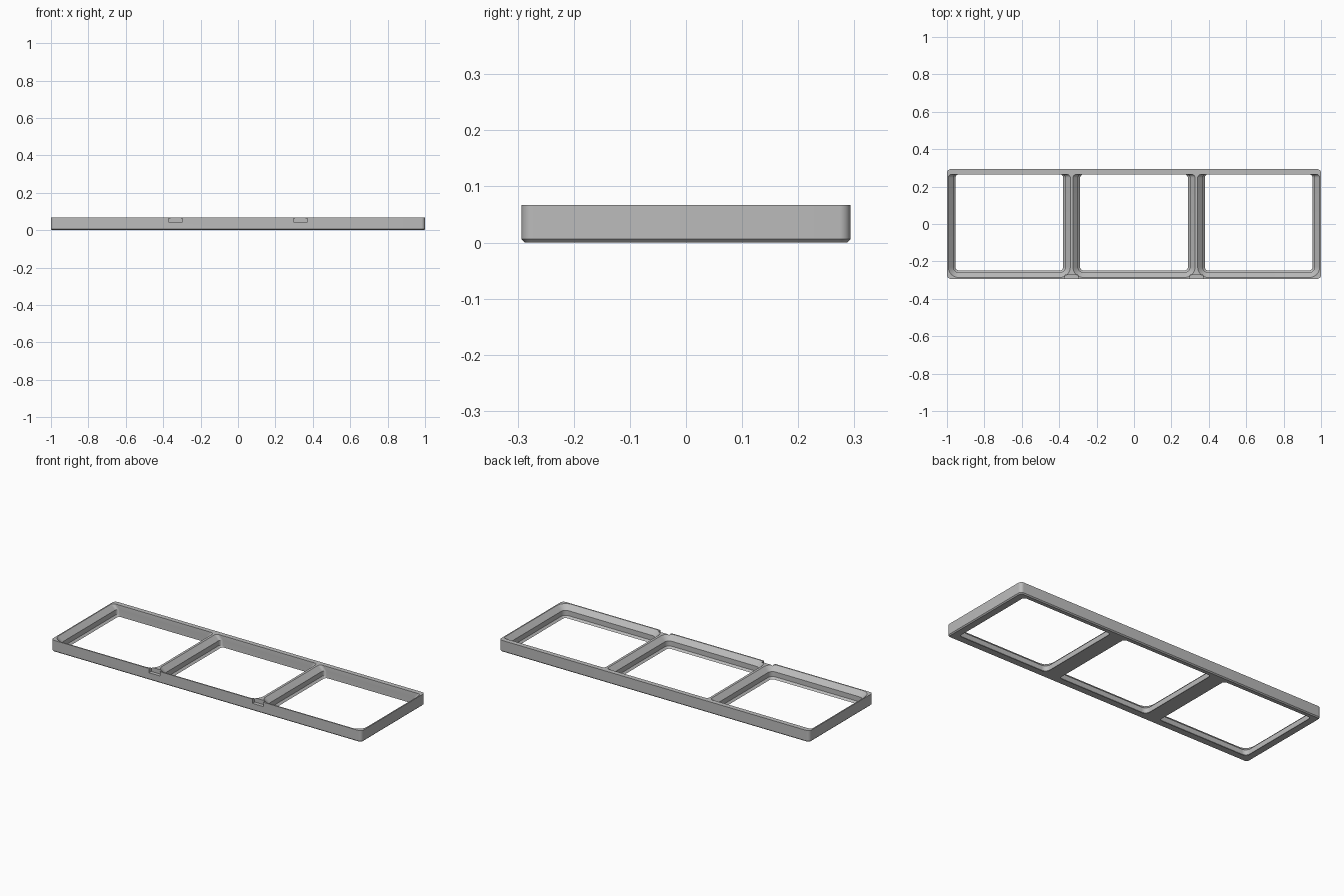
import bpy, bmesh, math

if "Cube" in bpy.data.objects:
    bpy.data.objects.remove(bpy.data.objects["Cube"])

HEIGHT, HALF_Y, PITCH = 0.067, 0.293, 2 / 3
BACK_INNER = 0.265   # inside face of the plain back wall
STEPS = 8            # segments per rounded corner


def rounded_rect(x0, x1, y0, y1, front_r, back_r):
    """Counter-clockwise outline with separate front and back corner radii."""
    corners = [(x1 - front_r, y0 + front_r, front_r, -90),
               (x1 - back_r, y1 - back_r, back_r, 0),
               (x0 + back_r, y1 - back_r, back_r, 90),
               (x0 + front_r, y0 + front_r, front_r, 180)]
    pts = []
    for cx, cy, r, start in corners:
        for i in range(STEPS + 1):
            a = math.radians(start + 90 * i / STEPS)
            pts.append((cx + r * math.cos(a), cy + r * math.sin(a)))
    return pts


def loft(name, layers):
    """Closed solid through a stack of (z, outline) layers."""
    bm = bmesh.new()
    rings = [[bm.verts.new((x, y, z)) for x, y in pts] for z, pts in layers]
    n = len(rings[0])
    for low, high in zip(rings, rings[1:]):
        for i in range(n):
            j = (i + 1) % n
            bm.faces.new((low[i], low[j], high[j], high[i]))
    bm.faces.new(rings[0][::-1])
    bm.faces.new(rings[-1])
    bmesh.ops.recalc_face_normals(bm, faces=bm.faces)
    mesh = bpy.data.meshes.new(name)
    bm.to_mesh(mesh)
    bm.free()
    obj = bpy.data.objects.new(name, mesh)
    bpy.context.collection.objects.link(obj)
    return obj


def cut(target, cutter):
    mod = target.modifiers.new("cut", 'BOOLEAN')
    mod.operation, mod.solver, mod.object = 'DIFFERENCE', 'EXACT', cutter
    bpy.context.view_layer.objects.active = target
    bpy.ops.object.modifier_apply(modifier=mod.name)
    bpy.data.objects.remove(cutter)


# Outer body with a small chamfer around the bottom edge
def body_outline(d):
    return rounded_rect(-1 + d, 1 - d, -HALF_Y + d, HALF_Y - d, 0.02 - d, 0.02 - d)


frame = loft("tray_frame", [(0, body_outline(0.006)), (0.006, body_outline(0)),
                            (HEIGHT, body_outline(0))])

# Three stepped openings: lower lip, straight wall, upper slope; back stays plain
PROFILE = [(-0.02, 0.045), (0, 0.045), (0.011, 0.034), (0.040, 0.034),
           (HEIGHT, 0.007), (HEIGHT + 0.02, 0.007)]
for k in (-1, 0, 1):
    left, right = (k - 0.5) * PITCH, (k + 0.5) * PITCH
    cut(frame, loft("opening_cutter", [
        (z, rounded_rect(left + d, right - d, -HALF_Y + d, BACK_INNER, 0.063 - d, 0.018))
        for z, d in PROFILE]))

# Notches through the front wall at each divider
for x in (-PITCH / 2, PITCH / 2):
    box = [(x - 0.035, -0.32), (x + 0.035, -0.32), (x + 0.035, -0.272), (x - 0.035, -0.272)]
    cut(frame, loft("notch_cutter", [(0.042, box), (0.09, box)]))

grey = bpy.data.materials.new("plain grey")
grey.diffuse_color = (0.5, 0.5, 0.5, 1)
grey.use_nodes = True
grey.node_tree.nodes["Principled BSDF"].inputs["Base Color"].default_value = grey.diffuse_color
frame.data.materials.clear()
frame.data.materials.append(grey)
frame.data.polygons.foreach_set("material_index", [0] * len(frame.data.polygons))

bpy.ops.object.select_all(action='DESELECT')
frame.select_set(True)
bpy.context.view_layer.objects.active = frame
bpy.ops.object.shade_smooth_by_angle(angle=math.radians(30))
